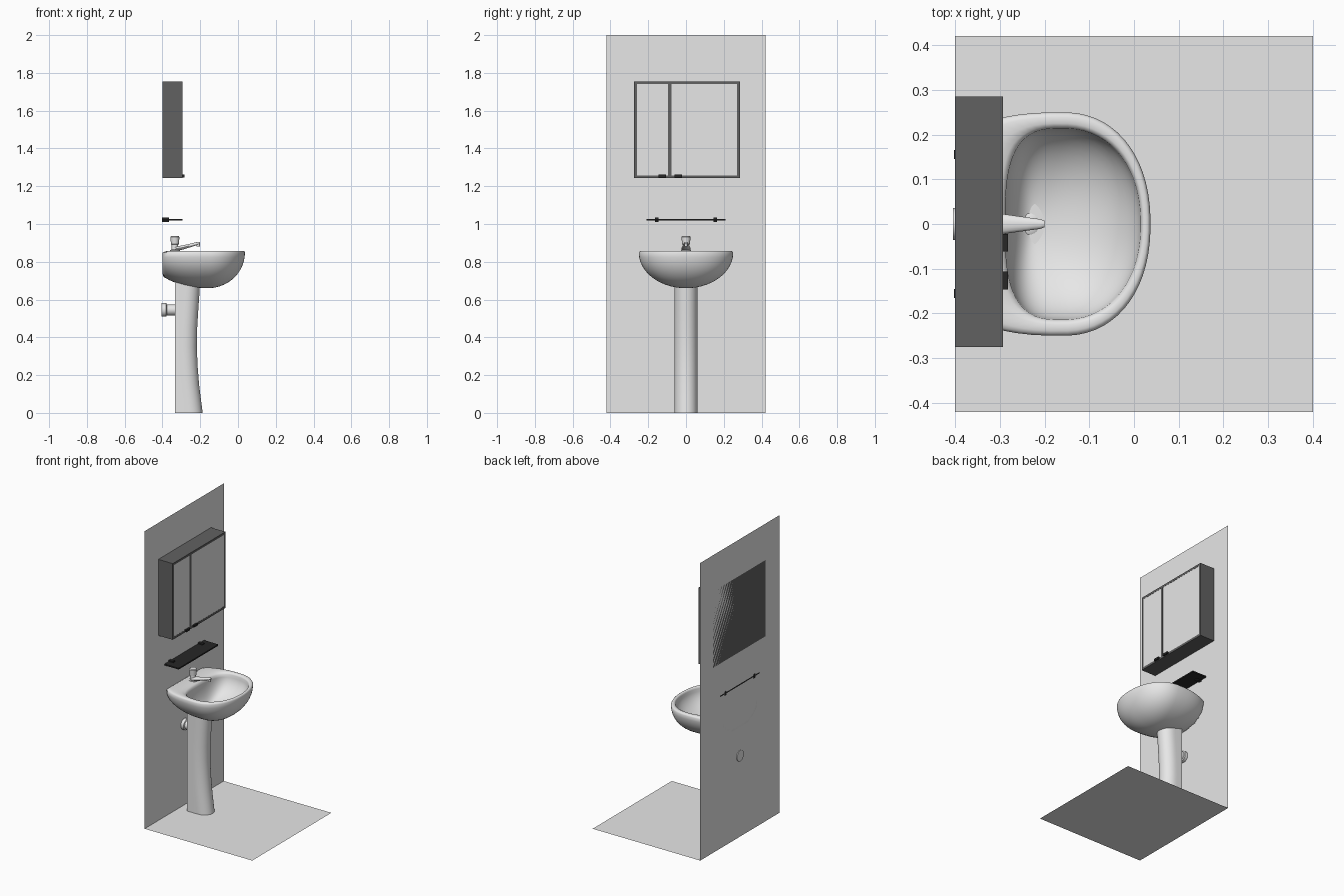
import bpy, bmesh, math
from mathutils import Vector

if "Cube" in bpy.data.objects:
    bpy.data.objects.remove(bpy.data.objects["Cube"])


def mat(name, v):
    m = bpy.data.materials.new(name)
    m.diffuse_color = (v, v, v, 1)
    m.use_nodes = True
    m.node_tree.nodes["Principled BSDF"].inputs["Base Color"].default_value = m.diffuse_color
    return m


WHITE = mat("white_ceramic", 0.8)
DARK = mat("dark_grey_frame", 0.12)
BLACK = mat("black_shelf", 0.02)


def finish(name, bm, material, smooth=True, angle=40, fix=True):
    if fix:
        bmesh.ops.recalc_face_normals(bm, faces=bm.faces)
    me = bpy.data.meshes.new(name)
    bm.to_mesh(me)
    bm.free()
    me.materials.append(material)
    ob = bpy.data.objects.new(name, me)
    bpy.context.collection.objects.link(ob)
    if smooth:
        bpy.ops.object.select_all(action='DESELECT')
        ob.select_set(True)
        bpy.context.view_layer.objects.active = ob
        bpy.ops.object.shade_smooth_by_angle(angle=math.radians(angle))
    return ob


def box(name, x, y, z, material):
    bm = bmesh.new()
    bmesh.ops.create_cube(bm, size=1)
    for v in bm.verts:
        v.co = [lo + (c + 0.5) * (hi - lo) for c, (lo, hi) in zip(v.co, (x, y, z))]
    return finish(name, bm, material, smooth=False)


def plane(name, corners, material):
    bm = bmesh.new()
    bm.faces.new([bm.verts.new(c) for c in corners])
    return finish(name, bm, material, smooth=False, fix=False)


def loft(name, rings, material, cap_start=True, cap_end=True, angle=40):
    bm = bmesh.new()
    vr = [[bm.verts.new(p) for p in r] for r in rings]
    n = len(vr[0])
    for a, b in zip(vr, vr[1:]):
        for i in range(n):
            j = (i + 1) % n
            bm.faces.new((a[i], a[j], b[j], b[i]))
    if cap_start:
        bm.faces.new(vr[0][::-1])
    if cap_end:
        bm.faces.new(vr[-1])
    return finish(name, bm, material, angle=angle)


def lathe(name, origin, axis, profile, material, n=24):
    """Rings of (distance along axis, radius)."""
    q = Vector(axis).to_track_quat('Z', 'Y')
    rings = [[Vector(origin) + q @ Vector((r * math.cos(t), r * math.sin(t), d))
              for t in (2 * math.pi * i / n for i in range(n))] for d, r in profile]
    return loft(name, rings, material)


# wall and floor
plane("wall", [(-0.4, -0.42, 0), (-0.4, 0.42, 0), (-0.4, 0.42, 2), (-0.4, -0.42, 2)], WHITE)
plane("floor", [(-0.4, -0.42, 0), (0.4, -0.42, 0), (0.4, 0.42, 0), (-0.4, 0.42, 0)], WHITE)

# basin: half-ellipsoid shell, cut by the wall, with a sunken bowl
N = 64


def outline(cx, front, back, half, nf, nb, s, z):
    pts = []
    for i in range(N):
        t = 2 * math.pi * (i + 0.5) / N
        c, sn = math.cos(t), math.sin(t)
        a, e = (front, 2 / nf) if c > 0 else (back, 2 / nb)
        x = cx + math.copysign(abs(c) ** e, c) * a * s
        y = math.copysign(abs(sn) ** e, sn) * half * s
        pts.append(Vector((max(x, -0.4), y, z)))
    return pts


def outer(s, z):
    return outline(-0.16, 0.197, 0.32, 0.25, 2.2, 2.5, s, z)


def inner(s, z):
    return outline(-0.16 - 0.06 * (1 - s), 0.175, 0.128, 0.214, 2.2, 3.0, s, z)


rings = []
for k in range(13):
    t = math.radians(86 - 86 * k / 12)
    rings.append(outer(math.cos(t), 0.848 - 0.188 * math.sin(t)))
for f, z in ((0.12, 0.855), (0.3, 0.858), (0.7, 0.858), (0.9, 0.854)):
    rings.append([a.lerp(b, f) for a, b in zip(outer(1, z), inner(1, z))])
for k in range(13):
    t = math.radians(86 * k / 12)
    rings.append(inner(math.cos(t), 0.846 - 0.15 * math.sin(t)))
loft("basin", rings, WHITE, angle=60)

# drain ring in the bowl
lathe("drain", (-0.235, 0, 0.694), (0, 0, 1), [(0, 0.024), (0.008, 0.024), (0.011, 0.018)], WHITE)

# pedestal: D-shaped section, curved front edge
rings = []
for z, xf in ((0, -0.187), (0.07, -0.196), (0.15, -0.206), (0.25, -0.214), (0.35, -0.218),
              (0.45, -0.216), (0.55, -0.21), (0.62, -0.205), (0.7, -0.2)):
    ring = [Vector((-0.334, -0.062, z))]
    for i in range(21):
        t = math.pi * (i / 20 - 0.5)
        ring.append(Vector((xf - 0.075 + 0.075 * math.cos(t) ** 0.9 if 0 < i < 20 else xf - 0.075,
                            0.062 * math.sin(t), z)))
    ring.append(Vector((-0.334, 0.062, z)))
    rings.append(ring)
loft("pedestal", rings, WHITE)

# waste pipe with wall flange
lathe("waste_pipe", (-0.405, 0, 0.545), (1, 0, 0),
      [(0, 0.036), (0.025, 0.036), (0.028, 0.029), (0.09, 0.029)], WHITE)

# tap: body with knob, and tapering spout
lathe("tap_body", (-0.334, 0, 0.855), (0, 0, 1),
      [(0, 0.027), (0.006, 0.026), (0.01, 0.018), (0.036, 0.017), (0.038, 0.021),
       (0.076, 0.024), (0.081, 0.02)], WHITE)
rings = []
for x, z, w, h in ((-0.334, 0.868, 0.025, 0.012), (-0.29, 0.876, 0.022, 0.011),
                   (-0.24, 0.89, 0.015, 0.009), (-0.21, 0.898, 0.011, 0.008),
                   (-0.2, 0.9, 0.007, 0.005)):
    rings.append([Vector((x, w * math.cos(t), z + h * math.sin(t)))
                  for t in (2 * math.pi * i / 16 for i in range(16))])
loft("tap_spout", rings, WHITE)
lathe("tap_nozzle", (-0.211, 0, 0.88), (0, 0, 1), [(0, 0.009), (0.02, 0.009)], WHITE, 16)

# shelf with wall clips
box("shelf", (-0.4, -0.294), (-0.21, 0.21), (1.018, 1.027), BLACK)
for s, side in ((-1, "left"), (1, "right")):
    box("shelf_clip_" + side, (-0.403, -0.366), (s * 0.155 - 0.01, s * 0.155 + 0.01),
        (1.01, 1.035), BLACK)

# mirror cabinet: carcass, raised frame bars, two mirror doors, handles
Y0, Y1, Z0, Z1 = -0.275, 0.285, 1.243, 1.755
XF = -0.293
box("cabinet_carcass", (-0.4, XF - 0.006), (Y0, Y1), (Z0, Z1), DARK)
F = 0.015
for nm, y, z in (("bottom", (Y0, Y1), (Z0, Z0 + F)), ("top", (Y0, Y1), (Z1 - F, Z1)),
                 ("left", (Y0, Y0 + F), (Z0 + F, Z1 - F)), ("right", (Y1 - F, Y1), (Z0 + F, Z1 - F)),
                 ("middle", (-0.094, -0.076), (Z0 + F, Z1 - F))):
    box("cabinet_frame_" + nm, (XF - 0.006, XF), y, z, DARK)
for nm, y in (("narrow", (Y0 + F, -0.094)), ("wide", (-0.076, Y1 - F))):
    box("mirror_door_" + nm, (XF - 0.006, XF - 0.001), y, (Z0 + F, Z1 - F), WHITE)
for nm, y in (("left", (-0.146, -0.106)), ("right", (-0.062, -0.022))):
    box("door_handle_" + nm, (XF - 0.004, XF + 0.011), y, (1.247, 1.261), BLACK)
